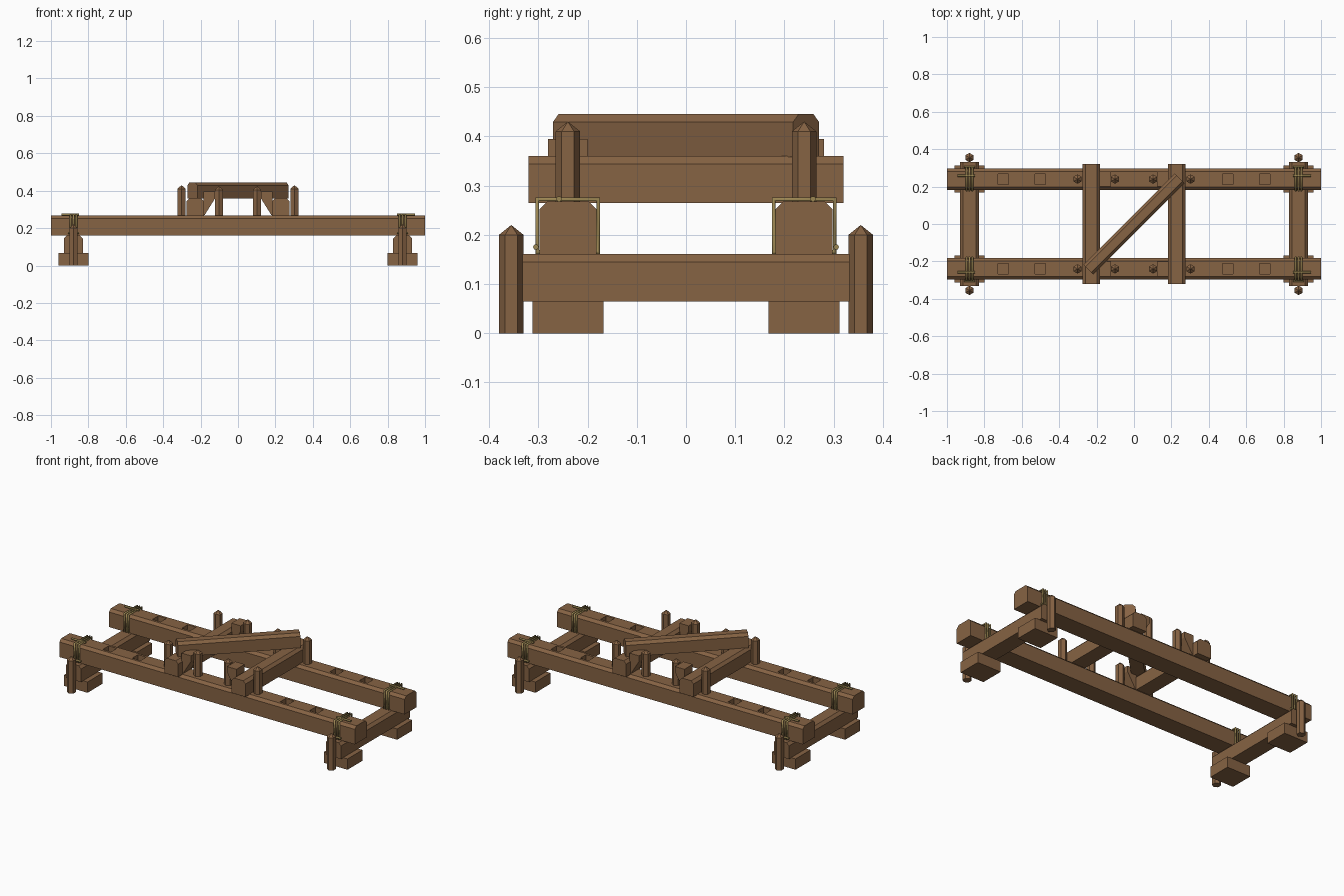
import bpy, bmesh, math
from mathutils import Matrix

cube = bpy.data.objects.get("Cube")
if cube:
    bpy.data.objects.remove(cube, do_unlink=True)


def material(name, rgb):
    m = bpy.data.materials.new(name)
    m.use_nodes = True
    m.diffuse_color = (*rgb, 1)
    bsdf = m.node_tree.nodes["Principled BSDF"]
    bsdf.inputs["Base Color"].default_value = (*rgb, 1)
    bsdf.inputs["Roughness"].default_value = 0.9
    return m


WOOD = material("brown wood", (0.24, 0.125, 0.057))
ROPE = material("straw rope", (0.33, 0.24, 0.085))


def add_object(name, bm, mat):
    bmesh.ops.recalc_face_normals(bm, faces=bm.faces)
    mesh = bpy.data.meshes.new(name)
    bm.to_mesh(mesh)
    bm.free()
    mesh.materials.append(mat)
    obj = bpy.data.objects.new(name, mesh)
    bpy.context.collection.objects.link(obj)
    return obj


def prism(name, profile, length, transform):
    """Extrude a closed (across, up) profile along local x, centred."""
    bm = bmesh.new()
    ends = [[bm.verts.new((s * length / 2, a, b)) for a, b in profile] for s in (-1, 1)]
    n = len(profile)
    for i in range(n):
        j = (i + 1) % n
        bm.faces.new((ends[0][i], ends[0][j], ends[1][j], ends[1][i]))
    for end in ends:
        bm.faces.new(end)
    bm.transform(transform)
    return add_object(name, bm, WOOD)


def timber(name, x, y, z0, z1, length, width, angle=0, c=0.016):
    """Beam with chamfered upper edges."""
    h, w = z1 - z0, width / 2
    profile = [(-w, 0), (w, 0), (w, h - c), (w - c, h), (c - w, h), (-w, h - c)]
    place = Matrix.Translation((x, y, z0)) @ Matrix.Rotation(math.radians(angle), 4, "Z")
    return prism(name, profile, length, place)


def block(name, x, y, z0, z1, sx, sy):
    w = sy / 2
    profile = [(-w, 0), (w, 0), (w, z1 - z0), (-w, z1 - z0)]
    return prism(name, profile, sx, Matrix.Translation((x, y, z0)))


def peg(name, x, y, z0, z1, r=0.025, tip=0.02):
    """Six-sided stake with a pointed head."""
    bm = bmesh.new()
    turns = [math.radians(30 + 60 * i) for i in range(6)]
    rings = [[bm.verts.new((x + r * math.sin(t + math.pi / 6), y + r * math.cos(t + math.pi / 6), z))
              for t in turns] for z in (z0, z1 - tip)]
    top = bm.verts.new((x, y, z1))
    bm.faces.new(rings[0])
    for i in range(6):
        j = (i + 1) % 6
        bm.faces.new((rings[0][i], rings[0][j], rings[1][j], rings[1][i]))
        bm.faces.new((rings[1][i], rings[1][j], top))
    return add_object(name, bm, WOOD)


def rope(name, paths, r=0.006):
    """Rope strands: (points, closed) paths with a round section."""
    curve = bpy.data.curves.new(name, "CURVE")
    curve.dimensions = "3D"
    curve.bevel_depth = r
    curve.bevel_resolution = 1
    curve.use_fill_caps = True
    for points, closed in paths:
        spline = curve.splines.new("POLY")
        spline.points.add(len(points) - 1)
        for p, co in zip(spline.points, points):
            p.co = (*co, 1)
        spline.use_cyclic_u = closed
    curve.materials.append(ROPE)
    obj = bpy.data.objects.new(name, curve)
    bpy.context.collection.objects.link(obj)


BEAM_Y, BEAM_TOP, SILL_X = 0.24, 0.268, 0.88

# Long side beams with square mortises cut in the top
for sy, side in ((-1, "front"), (1, "back")):
    beam = timber(side + "_beam", 0, sy * BEAM_Y, 0.16, BEAM_TOP, 2, 0.116)
    for x in (-0.7, -0.5, 0.5, 0.7):
        cutter = block("mortise_cutter", x, sy * BEAM_Y, 0.225, 0.3, 0.056, 0.056)
        cutter.hide_render = True
        cutter.hide_set(True)
        cut = beam.modifiers.new("mortise", "BOOLEAN")
        cut.operation = "DIFFERENCE"
        cut.solver = "EXACT"
        cut.object = cutter
    bpy.context.view_layer.update()
    cut_mesh = bpy.data.meshes.new_from_object(beam.evaluated_get(bpy.context.evaluated_depsgraph_get()))
    beam.modifiers.clear()
    beam.data = cut_mesh
for obj in [o for o in bpy.data.objects if o.name.startswith("mortise_cutter")]:
    bpy.data.objects.remove(obj, do_unlink=True)

for sx, end in ((-1, "right"), (1, "left")):
    # Sills under the beam ends and middle cross beams on top
    timber(end + "_sill", sx * SILL_X, 0, 0.065, 0.161, 0.665, 0.1, 90)
    timber(end + "_cross_beam", sx * 0.228, 0, 0.265, 0.36, 0.64, 0.094, 90)
    for sy, side in ((-1, "front"), (1, "back")):
        tag = side + "_" + end
        y = sy * BEAM_Y
        # Feet, ground stakes and pegs
        block(tag + "_foot", sx * SILL_X, y, 0, 0.066, 0.16, 0.144)
        peg(tag + "_ground_stake", sx * SILL_X, sy * 0.355, 0, 0.22)
        peg(tag + "_outer_peg", sx * 0.302, y, 0.22, 0.43)
        peg(tag + "_inner_peg", sx * 0.102, y, 0.22, 0.425)
        # Tapered wedge between inner peg and cross beam
        outline = [(0.185, 0.27), (0.178, 0.27), (0.122, 0.36), (0.122, 0.395), (0.185, 0.395)]
        wedge = [(-sx * a, b) for a, b in outline]
        prism(tag + "_wedge", wedge, 0.08,
              Matrix.Translation((0, y, 0)) @ Matrix.Rotation(-math.pi / 2, 4, "Z")
              @ Matrix.Scale(-1, 4, (0, 1, 0)))
        # Rope lashing round the beam, with loose tails
        w, low, high = 0.062, 0.165, 0.272
        paths = []
        for d in (-0.015, 0, 0.015):
            x = sx * (SILL_X + d)
            paths.append(([(x, y - w, low), (x, y + w, low), (x, y + w, high), (x, y - w, high)], True))
        for ty, tz in ((sy * 0.258, 0.273), (sy * 0.305, 0.175)):
            paths.append(([(sx * 0.85, ty, tz), (sx * 0.945 if tz > low + w else sx * 0.91, ty, tz)], False))
        rope(tag + "_lashing", paths)

# Diagonal beam laid across the two cross beams
timber("diagonal_beam", 0, 0, 0.358, 0.445, 0.69, 0.075, 45)
